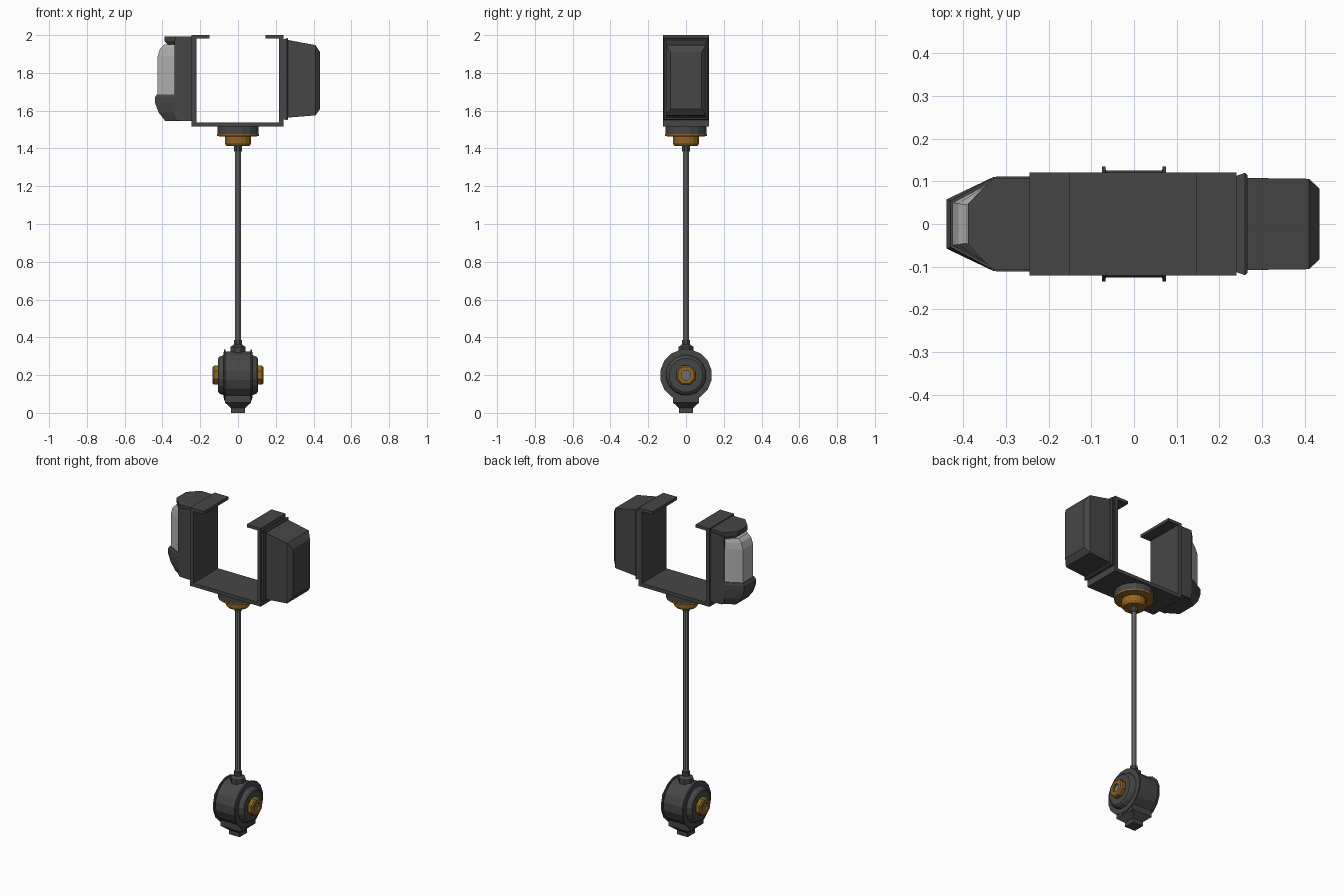
import bpy, bmesh, math

if "Cube" in bpy.data.objects:
    bpy.data.objects.remove(bpy.data.objects["Cube"])


def material(name, rgb):
    m = bpy.data.materials.new(name)
    m.diffuse_color = (*rgb, 1)
    m.use_nodes = True
    m.node_tree.nodes["Principled BSDF"].inputs["Base Color"].default_value = m.diffuse_color
    return m


DARK = material("dark_grey", (0.062, 0.062, 0.062))
BRONZE = material("bronze", (0.29, 0.13, 0.017))
LENS = material("pale_lens", (0.45, 0.45, 0.44))
STEEL = material("grey_steel", (0.16, 0.16, 0.16))


def loft(name, rings, mat):
    """Skin a list of equal-length rings and cap both ends."""
    bm = bmesh.new()
    loops = [[bm.verts.new(p) for p in ring] for ring in rings]
    n = len(loops[0])
    for a, b in zip(loops, loops[1:]):
        for i in range(n):
            j = (i + 1) % n
            bm.faces.new((a[i], a[j], b[j], b[i]))
    bm.faces.new(loops[0])
    bm.faces.new(loops[-1])
    bmesh.ops.recalc_face_normals(bm, faces=bm.faces)
    mesh = bpy.data.meshes.new(name)
    bm.to_mesh(mesh)
    bm.free()
    mesh.materials.append(mat)
    ob = bpy.data.objects.new(name, mesh)
    bpy.context.collection.objects.link(ob)
    return ob


def lathe(name, profile, mat, sides=16, axis='Z', centre=0.2):
    """Profile is (distance along axis, radius); X axis runs at height centre."""
    rings = []
    for d, r in profile:
        ring = []
        for i in range(sides):
            t = 2 * math.pi * (i + 0.5) / sides
            u, v = r * math.cos(t), r * math.sin(t)
            ring.append((u, v, d) if axis == 'Z' else (d, u, centre + v))
        rings.append(ring)
    return loft(name, rings, mat)


def rect_x(x, y, z0, z1):
    return [(x, -y, z0), (x, y, z0), (x, y, z1), (x, -y, z1)]


def square_z(z, h):
    return [(-h, -h, z), (h, -h, z), (h, h, z), (-h, h, z)]


# C-shaped bracket, extruded along y
outline = [(-.15, 2), (-.245, 2), (-.245, 1.515), (.24, 1.515), (.24, 2), (.145, 2),
           (.145, 1.982), (.217, 1.982), (.217, 1.537), (-.221, 1.537), (-.221, 1.982), (-.15, 1.982)]
loft("bracket", [[(x, y, z) for x, z in outline] for y in (-.121, .121)], DARK)

# right-hand box with collar and chamfered end
loft("box_collar", [rect_x(.238, .112, 1.555, 1.975), rect_x(.26, .12, 1.55, 1.985),
                    rect_x(.266, .115, 1.555, 1.98)], DARK)
loft("battery_box", [rect_x(.26, .108, 1.563, 1.975), rect_x(.41, .106, 1.575, 1.947),
                     rect_x(.435, .083, 1.61, 1.91)], DARK)


# left-hand lamp, stacked from tapered plan outlines
def plan(z, front, half, side=.11, shoulder=-.33):
    return [(-.24, -side, z), (shoulder, -side, z), (front, -half, z),
            (front, half, z), (shoulder, side, z), (-.24, side, z)]


loft("lamp_lower_shell", [plan(1.545, -.385, .06, .1, -.32), plan(1.59, -.42, .058),
                          plan(1.64, -.439, .058), plan(1.672, -.439, .058),
                          plan(1.685, -.43, .054, .108)], DARK)
loft("lamp_lens", [plan(1.67, -.425, .05, .102), plan(1.89, -.425, .05, .102),
                   plan(1.93, -.412, .048, .1), plan(1.95, -.392, .045, .1)], LENS)
loft("lamp_cap", [plan(1.948, -.37, .045, .1), plan(1.968, -.389, .048, .107),
                  plan(1.993, -.389, .048, .108)], DARK)
loft("lamp_back", [rect_x(-.335, .108, 1.56, 1.97), rect_x(-.322, .111, 1.547, 1.972),
                   rect_x(-.24, .111, 1.545, 1.98)], DARK)

# swivel under the bracket
lathe("swivel_disc", [(1.52, .112), (1.475, .112)], DARK)
lathe("swivel_flange", [(1.476, .113), (1.466, .113), (1.462, .085)], BRONZE)
lathe("swivel_nut", [(1.47, .07), (1.425, .07), (1.413, .062)], BRONZE)
lathe("upper_rod_socket", [(1.42, .025), (1.385, .022)], DARK, 8)

# rod and lower socket
lathe("rod", [(.36, .016), (1.40, .016)], STEEL, 8)
lathe("lower_rod_socket", [(.31, .042), (.35, .042), (.362, .024), (.387, .022)], DARK, 8)

# drum with raised rims, stepped sides
half = [(.066, .128), (.067, .138), (.075, .138), (.076, .108), (.098, .1), (.105, .09)]
lathe("drum", [(-d, r) for d, r in reversed(half)] + half, DARK, 16, 'X')

# side nuts with recessed centres
for side, s in (("left", -1), ("right", 1)):
    lathe(side + "_nut", [(s * d, r) for d, r in
          ((.1, .055), (.127, .055), (.134, .047), (.134, .027), (.118, .027))], BRONZE, 8, 'X')
    lathe(side + "_nut_core", [(s * .11, .027), (s * .122, .027)], STEEL, 8, 'X')

# square foot
loft("foot", [square_z(.095, .07), square_z(.055, .07), square_z(.025, .036), square_z(0, .036)], DARK)
